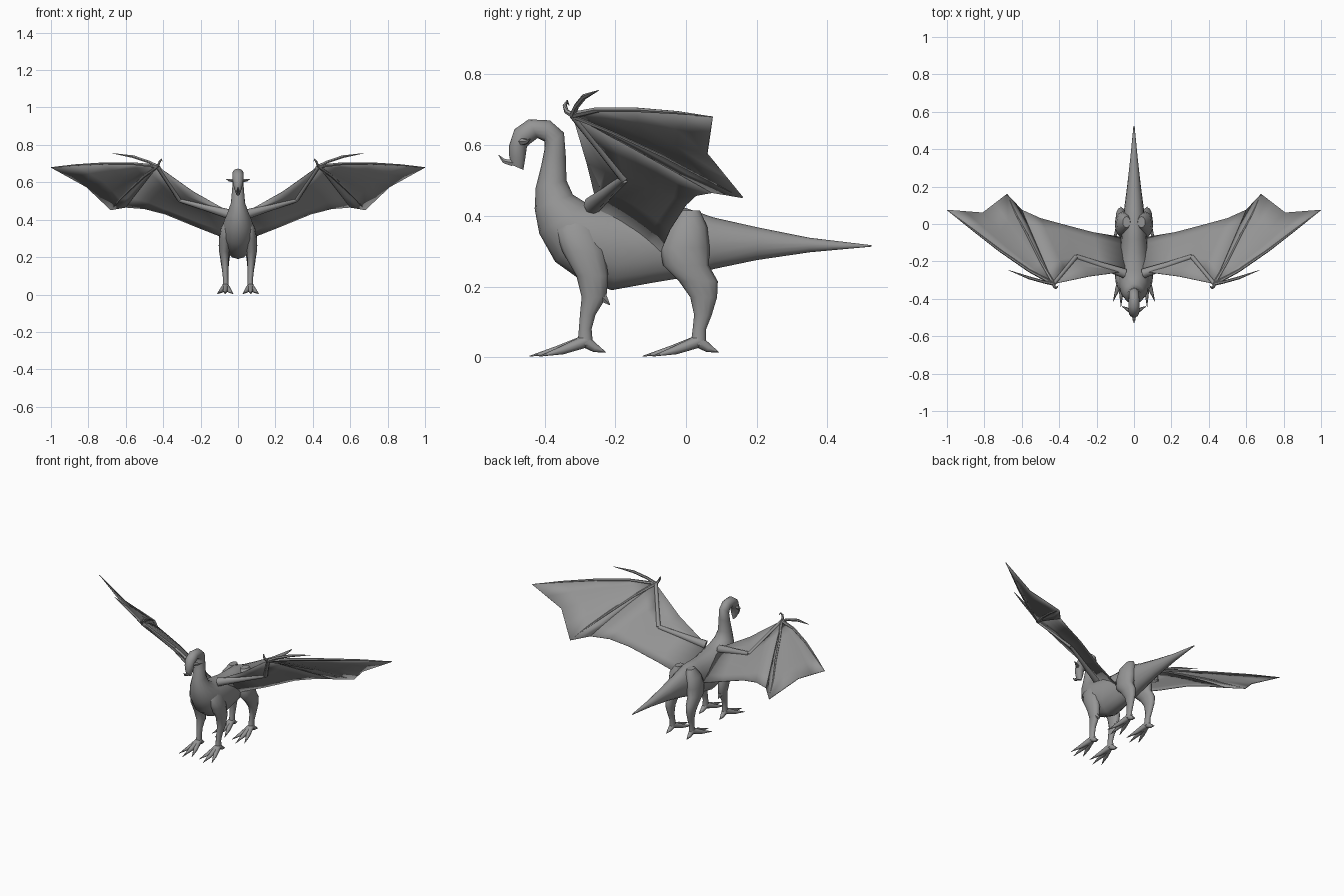
import bpy, bmesh, math
from mathutils import Vector

if "Cube" in bpy.data.objects:
    bpy.data.objects.remove(bpy.data.objects["Cube"])

GREY = (0.3, 0.3, 0.3, 1.0)
hide = bpy.data.materials.new("grey_hide")
hide.use_nodes = True
hide.diffuse_color = GREY
bsdf = next(n for n in hide.node_tree.nodes if n.type == 'BSDF_PRINCIPLED')
bsdf.inputs["Base Color"].default_value = GREY
bsdf.inputs["Roughness"].default_value = 0.8


def finish(bm, name, mirror=True, thickness=0, angle=50):
    """Turn a bmesh into a smooth object, optionally mirrored across x."""
    bmesh.ops.remove_doubles(bm, verts=bm.verts, dist=0.0002)
    bmesh.ops.recalc_face_normals(bm, faces=bm.faces)
    mesh = bpy.data.meshes.new(name)
    bm.to_mesh(mesh)
    bm.free()
    mesh.materials.append(hide)
    obj = bpy.data.objects.new(name, mesh)
    bpy.context.scene.collection.objects.link(obj)
    bpy.ops.object.select_all(action='DESELECT')
    obj.select_set(True)
    bpy.context.view_layer.objects.active = obj
    bpy.ops.object.shade_smooth_by_angle(angle=math.radians(angle))
    if thickness:
        solid = obj.modifiers.new("thickness", 'SOLIDIFY')
        solid.thickness = thickness
        solid.offset = 0
    if mirror:
        obj.modifiers.new("mirror", 'MIRROR').use_mirror_merge = False
    return obj


def loft(bm, rings, sides=12):
    """Skin elliptical rings, each given as centre and two half-axis vectors."""
    loops = []
    for centre, u, v in rings:
        turns = [math.tau * i / sides for i in range(sides)]
        loops.append([bm.verts.new(centre + u * math.cos(a) + v * math.sin(a)) for a in turns])
    for a, b in zip(loops, loops[1:]):
        for i in range(sides):
            j = (i + 1) % sides
            bm.faces.new((a[i], a[j], b[j], b[i]))
    bm.faces.new(loops[0])
    bm.faces.new(loops[-1])


def tube(bm, points, radii, sides=8):
    """Tapered round limb following a path."""
    pts = [Vector(p) for p in points]
    rings = []
    for i, p in enumerate(pts):
        along = pts[min(i + 1, len(pts) - 1)] - pts[max(i - 1, 0)]
        q = along.to_track_quat('Z', 'Y')
        rings.append((p, q @ Vector((radii[i], 0, 0)), q @ Vector((0, radii[i], 0))))
    loft(bm, rings, sides)


def patch(bm, edge_a, edge_b, steps=5, bulge=0.0):
    """Ruled membrane between two edges with a slight billow."""
    grid = []
    for a, b in zip(edge_a, edge_b):
        row = []
        for i in range(steps + 1):
            t = i / steps
            p = Vector(a).lerp(Vector(b), t)
            p.z += bulge * t * (1 - t)
            row.append(bm.verts.new(p))
        grid.append(row)
    for r, s in zip(grid, grid[1:]):
        for i in range(steps):
            bm.faces.new((r[i], r[i + 1], s[i + 1], s[i]))


def mid(a, b, t=0.5):
    return tuple(Vector(a).lerp(Vector(b), t))


# Head, neck, torso and tail: back (y, z), belly (y, z), half width
profile = [
    (-.495, .545, -.46, .53, .01), (-.5, .57, -.455, .56, .02),
    (-.5, .6, -.45, .595, .027), (-.485, .645, -.44, .605, .03),
    (-.445, .673, -.42, .62, .03), (-.385, .67, -.4, .61, .028),
    (-.345, .635, -.4, .59, .028), (-.34, .57, -.41, .54, .032),
    (-.338, .5, -.425, .48, .038), (-.32, .46, -.428, .42, .055),
    (-.28, .435, -.415, .35, .075), (-.24, .43, -.37, .27, .085),
    (-.2, .425, -.3, .22, .088), (-.15, .42, -.21, .19, .08),
    (-.08, .42, -.1, .21, .07), (0, .422, -.01, .225, .062),
    (.08, .395, .08, .25, .053), (.2, .368, .2, .275, .037),
    (.35, .338, .35, .297, .02), (.525, .317, .525, .313, .003)]
bm = bmesh.new()
rings = []
for yt, zt, yb, zb, w in profile:
    top, low = Vector((0, yt, zt)), Vector((0, yb, zb))
    rings.append(((top + low) / 2, Vector((w, 0, 0)), (top - low) / 2))
loft(bm, rings, 16)
finish(bm, "body", mirror=False)

# Snout spike and cheek spikes
bm = bmesh.new()
tube(bm, [(0, -.49, .55), (0, -.515, .555), (0, -.53, .572)], [.011, .007, .001], 6)
finish(bm, "snout_spike", mirror=False)
bm = bmesh.new()
tube(bm, [(.02, -.465, .61), (.045, -.45, .61), (.065, -.44, .618)], [.012, .007, .001], 6)
finish(bm, "cheek_spikes")


# Legs: rows of x, y, z, half width, half depth
def legs(name, rows, foot_y):
    bm = bmesh.new()
    loft(bm, [(Vector((x, y, z)), Vector((w, 0, 0)), Vector((0, d, 0)))
              for x, y, z, w, d in rows])
    finish(bm, name + "_legs")
    bm = bmesh.new()
    ankle = Vector((.066, foot_y, .045))
    for x, reach in ((.025, -.13), (.07, -.158), (.112, -.13), (.07, .058)):
        tip = Vector((x, foot_y + reach, .003 if reach < 0 else .014))
        knuckle = ankle.lerp(tip, .5) - Vector((0, 0, .004))
        tube(bm, [ankle, knuckle, tip], [.018, .012, .001])
    finish(bm, name + "_toes")


legs("front", [
    (.045, -.315, .4, .02, .03), (.055, -.31, .36, .036, .06),
    (.068, -.29, .3, .033, .06), (.074, -.265, .23, .027, .045),
    (.07, -.26, .17, .021, .035), (.068, -.278, .12, .016, .022),
    (.066, -.285, .08, .014, .018), (.066, -.285, .035, .017, .022)], -.285)
legs("hind", [
    (.04, .01, .415, .02, .03), (.052, .005, .37, .042, .055),
    (.06, -.003, .31, .042, .07), (.067, 0, .26, .036, .065),
    (.07, .035, .215, .028, .055), (.07, .05, .17, .022, .038),
    (.068, .048, .12, .016, .025), (.066, .038, .08, .014, .019),
    (.066, .035, .035, .017, .022)], .035)

# Spurs behind the forelegs
bm = bmesh.new()
tube(bm, [(.07, -.25, .19), (.07, -.232, .165), (.07, -.215, .148)], [.02, .013, .001], 6)
finish(bm, "foreleg_spurs")

# Wing landmarks
shoulder = (.05, -.265, .43)
elbow = (.31, -.175, .505)
wrist = (.43, -.32, .685)
lead_tip = (1, .075, .68)
rear_tip = (.68, .16, .452)
notch = (.81, .06, .575)
lead_finger = [wrist, (.56, -.25, .7), (.72, -.14, .7), (.87, -.025, .692), lead_tip]
rear_finger = [wrist, (.5, -.2, .635), (.57, -.06, .57), (.63, .05, .51), rear_tip]

# Inner, outer and leading membranes
bm = bmesh.new()
patch(bm, [shoulder, mid(shoulder, elbow), elbow, mid(elbow, wrist), wrist],
      [(.04, -.075, .29), (.22, -.045, .36), (.39, 0, .43), (.5, .03, .458), (.6, .075, .466)],
      bulge=.04)
centre = [mid(wrist, notch, i / 4) for i in range(5)]
patch(bm, lead_finger, centre, 2)
patch(bm, centre, rear_finger, 2)
patch(bm, [mid(wrist, (.6, .075, .466), i / 4) for i in range(5)], rear_finger, 2)
patch(bm, [shoulder, (.06, -.255, .45), (.24, -.28, .55), wrist],
      [shoulder, mid(shoulder, elbow), elbow, wrist], 2)
finish(bm, "wing_membranes", thickness=.004)

# Wing arms and fingers
bm = bmesh.new()
tube(bm, [shoulder, mid(shoulder, elbow), elbow], [.026, .018, .013])
tube(bm, [elbow, mid(elbow, wrist), wrist], [.013, .011, .011])
finish(bm, "wing_arms")
bm = bmesh.new()
for finger in (lead_finger, rear_finger):
    tube(bm, finger, [.01, .008, .007, .005, .001], 6)
finish(bm, "wing_fingers")

# Long wrist claw and small curled hook
bm = bmesh.new()
tube(bm, [wrist, (.48, -.31, .71), (.56, -.288, .737), (.67, -.247, .755)],
     [.01, .008, .008, .001], 6)
tube(bm, [wrist, (.425, -.338, .695), (.418, -.343, .712), (.41, -.336, .724), (.405, -.33, .712)],
     [.009, .007, .006, .004, .001], 6)
finish(bm, "wrist_claws")
